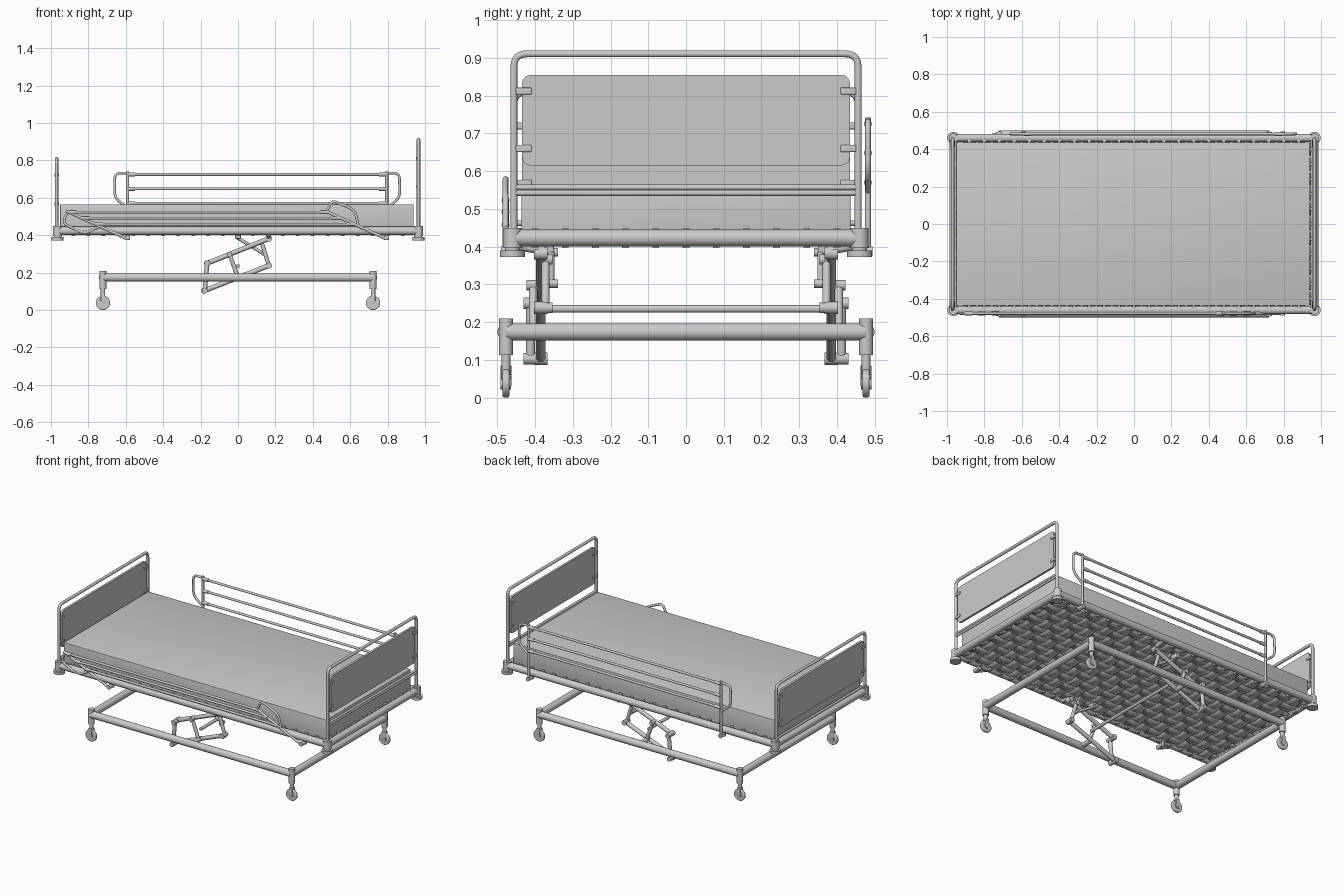
import bpy, bmesh, math
from mathutils import Vector, Matrix

if "Cube" in bpy.data.objects:
    bpy.data.objects.remove(bpy.data.objects["Cube"])

grey = bpy.data.materials.new("light_grey")
grey.use_nodes = True
grey.diffuse_color = (0.6, 0.6, 0.6, 1)
grey.node_tree.nodes["Principled BSDF"].inputs["Base Color"].default_value = (0.6, 0.6, 0.6, 1)


def finish(name, bm):
    mesh = bpy.data.meshes.new(name)
    bm.to_mesh(mesh)
    bm.free()
    mesh.materials.append(grey)
    ob = bpy.data.objects.new(name, mesh)
    bpy.context.collection.objects.link(ob)
    bpy.ops.object.select_all(action="DESELECT")
    ob.select_set(True)
    bpy.context.view_layer.objects.active = ob
    bpy.ops.object.shade_smooth_by_angle(angle=math.radians(40))
    return ob


def box(name, centre, size, bevel=0):
    bm = bmesh.new()
    bmesh.ops.create_cube(bm, size=1, matrix=Matrix.Translation(centre) @ Matrix.Diagonal((*size, 1)))
    if bevel:
        bmesh.ops.bevel(bm, geom=bm.edges[:], offset=bevel, segments=3, affect="EDGES", profile=0.5)
    return finish(name, bm)


def rod(name, a, b, r, r2=None, sides=20):
    """Straight cylinder or cone between two points."""
    a, b = Vector(a), Vector(b)
    turn = (b - a).to_track_quat("Z", "Y").to_matrix().to_4x4()
    bm = bmesh.new()
    bmesh.ops.create_cone(bm, cap_ends=True, segments=sides, radius1=r, radius2=r if r2 is None else r2,
                          depth=(b - a).length, matrix=Matrix.Translation((a + b) / 2) @ turn)
    return finish(name, bm)


def tube(name, points, r, corner=0.03):
    """Bent tube with rounded corners."""
    pts = [Vector(p) for p in points]
    path = [pts[0]]
    for p, c, n in zip(pts, pts[1:], pts[2:]):
        d = min(corner, (p - c).length * 0.45, (n - c).length * 0.45)
        a, b = c + (p - c).normalized() * d, c + (n - c).normalized() * d
        for i in range(7):
            t = i / 6
            path.append(a * (1 - t) ** 2 + c * 2 * t * (1 - t) + b * t * t)
    path.append(pts[-1])
    cu = bpy.data.curves.new(name, "CURVE")
    cu.dimensions = "3D"
    cu.bevel_depth, cu.bevel_resolution, cu.use_fill_caps = r, 3, True
    sp = cu.splines.new("POLY")
    sp.points.add(len(path) - 1)
    for q, p in zip(sp.points, path):
        q.co = (*p, 1)
    tmp = bpy.data.objects.new(name, cu)
    bpy.context.collection.objects.link(tmp)
    bpy.context.view_layer.update()
    bm = bmesh.new()
    bm.from_mesh(tmp.evaluated_get(bpy.context.evaluated_depsgraph_get()).to_mesh())
    bpy.data.objects.remove(tmp)
    return finish(name, bm)


def bar_link(name, a, b, y, r):
    """Lever in the x-z plane with a pivot boss at both ends."""
    rod(name, (a[0], y, a[1]), (b[0], y, b[1]), r)
    for x, z in (a, b):
        rod(name + "_pivot", (x, y - 0.018, z), (x, y + 0.018, z), r * 1.25)


# Mattress
box("mattress", (-0.006, 0, 0.4945), (1.89, 0.872, 0.141), 0.004)

# Bed frame with corner sockets and bumpers
EX, EY, FZ = 0.965, 0.46, 0.423
for s in (-1, 1):
    rod("side_tube", (-EX, s * EY, FZ), (EX, s * EY, FZ), 0.0225)
    rod("end_tube", (s * EX, -EY, FZ), (s * EX, EY, FZ), 0.0225)
    for t in (-1, 1):
        x, y = s * EX, t * EY
        rod("corner_socket", (x, y, 0.397), (x, y, 0.45), 0.024)
        rod("bumper_neck", (x, y, 0.385), (x, y, 0.4), 0.02)
        rod("bumper", (x, y, 0.372), (x, y, 0.39), 0.033, sides=28)


# Woven straps below the mattress, with clips on the frame
def strap(name, along_x, offset, count, half, step, phase):
    bm = bmesh.new()
    n = count * 4
    rows = []
    for i in range(n + 1):
        u = -half + 2 * half * i / n
        z = 0.414 + 0.005 * math.cos(math.pi * (u / step + phase))
        pair = [(u, offset + w, z) if along_x else (offset + w, u, z) for w in (-0.034, 0.034)]
        rows.append([bm.verts.new(p) for p in pair])
    for a, b in zip(rows, rows[1:]):
        bm.faces.new((a[0], b[0], b[1], a[1]))
    bmesh.ops.recalc_face_normals(bm, faces=bm.faces[:])
    ob = finish(name, bm)
    thick = ob.modifiers.new("thickness", "SOLIDIFY")
    thick.thickness, thick.offset = 0.004, 0


STEP = 0.08
for i in range(-5, 6):
    strap("long_strap", True, i * STEP, 24, 0.95, STEP, i)
    for s in (-1, 1):
        box("strap_clip", (s * 0.95, i * STEP, 0.422), (0.02, 0.018, 0.052))
for i in range(-11, 12):
    strap("cross_strap", False, i * STEP, 11, 0.445, STEP, i + 1)
    for s in (-1, 1):
        box("strap_clip", (i * STEP, s * 0.442, 0.422), (0.018, 0.02, 0.052))


# End boards: hoop, panel, clips and lower bars
def end_board(name, x, top, drop, bars):
    y = 0.456
    tube(name + "_hoop", [(x, -y, 0.42), (x, -y, top), (x, y, top), (x, y, 0.42)], 0.0095, 0.035)
    bm = bmesh.new()
    bmesh.ops.create_cube(bm, size=1, matrix=Matrix.Translation((x, 0, 0.735 - drop))
                          @ Matrix.Diagonal((0.014, 0.868, 0.24, 1)))
    ends = [e for e in bm.edges if abs(e.verts[0].co.x - e.verts[1].co.x) > 0.01]
    bmesh.ops.bevel(bm, geom=ends, offset=0.022, segments=5, affect="EDGES", profile=0.5)
    finish(name + "_panel", bm)
    for s in (-1, 1):
        for z in (0.812, 0.66):
            box(name + "_clip", (x, s * 0.43, z - drop), (0.024, 0.042, 0.018), 0.003)
    for z in bars:
        rod(name + "_bar", (x, -y, z), (x, y, z), 0.0075)


end_board("headboard", 0.965, 0.911, 0, (0.557, 0.542))
end_board("footboard", -0.97, 0.81, 0.092, (0.462,))


# Side rails: the whole linkage swings about two pivots on the frame
def side_rail(name, y, angle):
    ca, sa = math.cos(angle), math.sin(angle)
    pivots = (-0.59, 0.795)

    def place(px, u, v):
        return (px + u * ca - v * sa, y, 0.38 + u * sa + v * ca)

    for px, s in zip(pivots, (-1, 1)):
        tube(name + "_upright", [place(px, 0, 0), place(px, 0, 0.362)], 0.0085)
        loop = [(0, 0.352), (0.068, 0.352), (0.07, 0.22), (0, 0.165)]
        tube(name + "_end_loop", [place(px, s * u, v) for u, v in loop], 0.0075, 0.035)
        inner = y - math.copysign(0.03, y)
        rod(name + "_pivot", (px, inner, 0.388), (px, y + math.copysign(0.012, y), 0.388), 0.013)
        box(name + "_lug", (px, inner, 0.395), (0.025, 0.014, 0.04), 0.004)
    for v in (0.345, 0.268, 0.19):
        a, b = Vector(place(pivots[0], 0, v)), Vector(place(pivots[1], 0, v))
        rod(name + "_bar", a, b, 0.0075)
        for p, d in ((a, 0.04), (b, -0.04)):
            rod(name + "_sleeve", p, p + Vector((d, 0, 0)), 0.0105)


side_rail("back_rail", 0.482, 0)
side_rail("front_rail", -0.478, math.radians(65.5))

# Wheeled base
BX, BY, BZ = 0.722, 0.477, 0.174
for s in (-1, 1):
    rod("base_side_tube", (-BX, s * BY, BZ), (BX, s * BY, BZ), 0.0225)
    rod("base_end_tube", (s * BX, -BY, BZ), (s * BX, BY, BZ), 0.0225)
    for t in (-1, 1):
        x, y = s * BX, t * BY
        rod("caster_column", (x, y, 0.113), (x, y, 0.21), 0.0185)
        rod("caster_stem", (x, y, 0.06), (x, y, 0.115), 0.012)
        wheel = rod("wheel", (x, y - 0.009, 0.038), (x, y + 0.009, 0.038), 0.038, sides=32)
        soft = wheel.modifiers.new("round_tread", "BEVEL")
        soft.width, soft.segments = 0.005, 3
        rod("wheel_hub", (x, y - 0.014, 0.038), (x, y + 0.014, 0.038), 0.016)
        for w in (-1, 1):
            box("caster_fork", (x, y + w * 0.0125, 0.058), (0.024, 0.004, 0.055), 0.0015)

# Lifting linkage on both sides
for s in (-1, 1):
    bar_link("upper_arm", (-0.165, 0.25), (0.165, 0.382), s * 0.385, 0.013)
    bar_link("lower_arm", (-0.18, 0.103), (0.165, 0.238), s * 0.385, 0.013)
    bar_link("rear_link", (-0.165, 0.25), (-0.178, 0.103), s * 0.412, 0.012)
    bar_link("middle_link", (-0.045, 0.298), (0.0, 0.174), s * 0.405, 0.011)
    bar_link("front_link", (0.125, 0.366), (0.165, 0.238), s * 0.372, 0.011)
    bar_link("strut", (0.0, 0.385), (0.135, 0.302), s * 0.357, 0.009)
    rod("base_stub", (0, s * 0.38, 0.174), (0, s * BY, 0.174), 0.015)
    box("frame_lug", (0, s * 0.375, 0.395), (0.03, 0.05, 0.03), 0.004)
    rod("frame_stub", (0.165, s * 0.375, 0.39), (0.165, s * EY, 0.405), 0.012)
rod("torsion_bar", (0, -0.385, 0.235), (0, 0.385, 0.235), 0.01)
